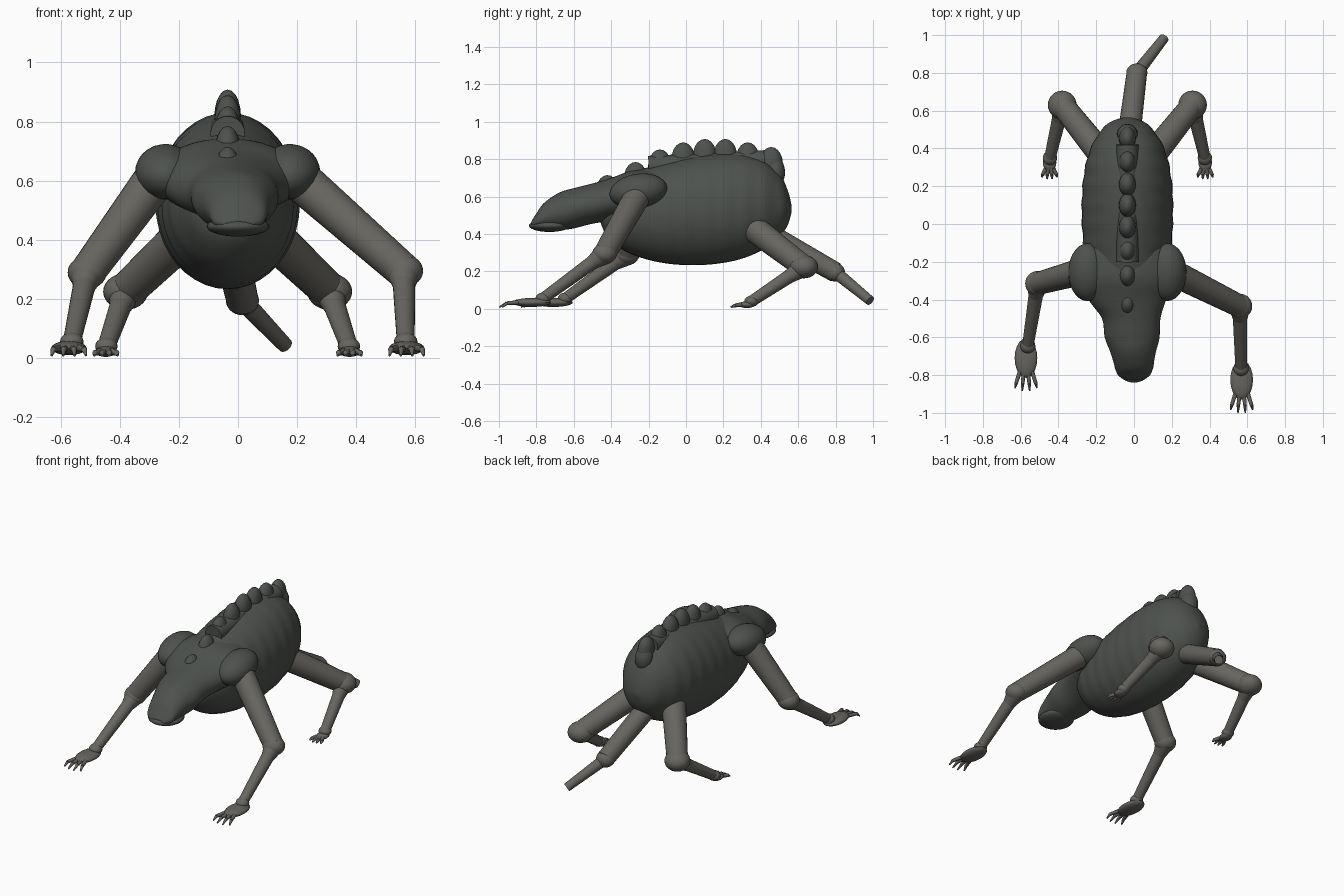
import bpy, bmesh, math
from mathutils import Vector, Matrix

if "Cube" in bpy.data.objects:
    bpy.data.objects.remove(bpy.data.objects["Cube"])

MID = -0.035  # the torso sits slightly off the centre line


def material(name, rgb):
    m = bpy.data.materials.new(name)
    m.diffuse_color = (*rgb, 1)
    m.use_nodes = True
    m.node_tree.nodes["Principled BSDF"].inputs["Base Color"].default_value = m.diffuse_color
    return m


DARK = material("dark_hide", (0.075, 0.083, 0.075))
PALE = material("limb_hide", (0.135, 0.13, 0.115))


def finish(name, bm, mat):
    bmesh.ops.recalc_face_normals(bm, faces=bm.faces)
    me = bpy.data.meshes.new(name)
    bm.to_mesh(me)
    bm.free()
    me.materials.append(mat)
    for p in me.polygons:
        p.use_smooth = True
    ob = bpy.data.objects.new(name, me)
    bpy.context.collection.objects.link(ob)
    bpy.context.view_layer.objects.active = ob
    ob.select_set(True)
    bpy.ops.object.shade_smooth_by_angle(angle=math.radians(50))
    ob.select_set(False)
    return ob


def ball(bm, c, r, seg=28, tilt=0):
    m = Matrix.Translation(c) @ Matrix.Rotation(tilt, 4, 'X') @ Matrix.Diagonal((*r, 1))
    bmesh.ops.create_uvsphere(bm, u_segments=seg, v_segments=seg // 2, radius=1, matrix=m)


def bone(bm, a, b, ra, rb, seg=24):
    a, b = Vector(a), Vector(b)
    d = b - a
    m = Matrix.Translation((a + b) / 2) @ d.to_track_quat('Z', 'Y').to_matrix().to_4x4()
    bmesh.ops.create_cone(bm, cap_ends=True, segments=seg, radius1=ra, radius2=rb,
                          depth=d.length, matrix=m)


def spline(keys, steps):
    out = []
    for i in range(len(keys) - 1):
        p = [Vector(keys[min(max(j, 0), len(keys) - 1)]) for j in range(i - 1, i + 3)]
        for s in range(steps):
            t = s / steps
            out.append(0.5 * (2 * p[1] + (p[2] - p[0]) * t
                              + (2 * p[0] - 5 * p[1] + 4 * p[2] - p[3]) * t * t
                              + (3 * p[1] - p[0] - 3 * p[2] + p[3]) * t ** 3))
    return out + [Vector(keys[-1])]


def loft(name, keys, mat, rib=0.0, seg=40, steps=8):
    """keys: (y, centre x, bottom z, top z, half width)"""
    bm = bmesh.new()
    rings = []
    for y, xc, lo, hi, w in spline(keys, steps):
        ring = []
        for k in range(seg):
            a = 2 * math.pi * k / seg
            rw = w * (1 + rib * math.cos(y * 2 * math.pi / 0.105))
            ring.append(bm.verts.new((xc + rw * math.cos(a), y,
                                      (lo + hi) / 2 + (hi - lo) / 2 * math.sin(a))))
        rings.append(ring)
    for r, q in zip(rings, rings[1:]):
        for k in range(seg):
            n = (k + 1) % seg
            bm.faces.new((r[k], r[n], q[n], q[k]))
    bm.faces.new(rings[0])
    bm.faces.new(rings[-1])
    return finish(name, bm, mat)


# Ribbed barrel torso
loft("torso", [
    (-0.46, MID, 0.47, 0.60, 0.06), (-0.42, MID, 0.385, 0.66, 0.13),
    (-0.32, MID, 0.305, 0.72, 0.19), (-0.15, MID, 0.25, 0.77, 0.228),
    (0.05, MID, 0.233, 0.815, 0.242), (0.25, MID, 0.255, 0.83, 0.232),
    (0.40, MID, 0.31, 0.80, 0.195), (0.50, MID, 0.385, 0.72, 0.135),
    (0.545, MID, 0.45, 0.63, 0.08), (0.565, MID, 0.52, 0.55, 0.015)], DARK, rib=0.012)

# Shoulder girdle, neck and head
loft("neck_and_head", [
    (-0.02, MID, 0.50, 0.72, 0.12), (-0.14, MID, 0.49, 0.74, 0.22),
    (-0.28, MID, 0.48, 0.74, 0.245), (-0.40, MID, 0.47, 0.70, 0.205),
    (-0.50, -0.015, 0.455, 0.67, 0.155), (-0.60, -0.01, 0.43, 0.645, 0.145),
    (-0.68, -0.005, 0.42, 0.62, 0.12), (-0.76, 0, 0.42, 0.565, 0.10),
    (-0.80, 0, 0.425, 0.51, 0.085), (-0.825, 0, 0.44, 0.47, 0.05)], DARK)
bm = bmesh.new()
ball(bm, (0, -0.73, 0.445), (0.106, 0.11, 0.034))
finish("jaw", bm, DARK)

# Row of bumps along the spine: (y, top z)
bm = bmesh.new()
for y, top in [(0.455, 0.865), (0.33, 0.89), (0.21, 0.908), (0.10, 0.908), (-0.015, 0.89),
               (-0.14, 0.852), (-0.27, 0.785), (-0.42, 0.715)]:
    ball(bm, (MID, y, top - 0.09), (0.045, 0.063, 0.09), 20)
ball(bm, (MID, 0.475, 0.73), (0.055, 0.055, 0.08), 20)
bone(bm, (MID, 0.42, 0.79), (MID, -0.2, 0.76), 0.058, 0.058)
finish("spine_bumps", bm, DARK)

# Shoulders
for name, s in (("left", -1), ("right", 1)):
    bm = bmesh.new()
    ball(bm, (MID + s * 0.21, -0.255, 0.63), (0.103, 0.155, 0.092), tilt=0.15)
    finish(name + "_shoulder", bm, DARK)


def foot(bm, c, r, toe, spread, count=4):
    """Flat paw pointing forwards with fanned thin toes"""
    ball(bm, c, r, 20)
    for i in range(count):
        f = 2 * i / (count - 1) - 1
        a = (c[0] + f * r[0] * 0.55, c[1] - r[1] * 0.7, c[2])
        k = (c[0] + f * spread * 0.9, c[1] - r[1] - toe * 0.4, c[2] - 0.004)
        b = (c[0] + f * spread, c[1] - r[1] - toe * (1 - 0.25 * f * f), 0.009)
        bone(bm, a, k, 0.012, 0.010, 10)
        bone(bm, k, b, 0.010, 0.004, 10)


# Front legs, each in its own pose
for name, top, elbow, wrist, paw in (
        ("right", (0.19, -0.25, 0.62), (0.56, -0.435, 0.295), (0.567, -0.765, 0.055), (0.57, -0.825, 0.034)),
        ("left", (-0.27, -0.25, 0.62), (-0.51, -0.315, 0.29), (-0.562, -0.645, 0.055), (-0.572, -0.71, 0.034))):
    bm = bmesh.new()
    bone(bm, top, elbow, 0.072, 0.06)
    ball(bm, elbow, (0.066, 0.066, 0.056))
    e, w = Vector(elbow), Vector(wrist)
    bone(bm, e, e.lerp(w, 0.22), 0.06, 0.036)
    bone(bm, e, w, 0.04, 0.03)
    ball(bm, wrist, (0.04, 0.04, 0.032), 20)
    foot(bm, paw, (0.06, 0.105, 0.024), 0.07, 0.058)
    finish(name + "_front_leg", bm, PALE)

# Back legs, mirrored about the torso
for name, s in (("left", -1), ("right", 1)):
    def P(x, y, z):
        return Vector((MID + s * x, y, z))
    bm = bmesh.new()
    hip, knee, ankle = P(0.13, 0.36, 0.43), P(0.345, 0.63, 0.225), P(0.41, 0.35, 0.04)
    bone(bm, hip, knee, 0.072, 0.062)
    ball(bm, knee, (0.076, 0.076, 0.062))
    bone(bm, knee, knee.lerp(ankle, 0.3), 0.055, 0.036)
    bone(bm, knee, ankle, 0.04, 0.03)
    ball(bm, ankle, (0.038, 0.038, 0.03), 20)
    foot(bm, P(0.412, 0.325, 0.022), (0.036, 0.045, 0.018), 0.043, 0.04)
    finish(name + "_back_leg", bm, PALE)

# Two-part tail
bm = bmesh.new()
bone(bm, (MID, 0.40, 0.42), (0.015, 0.80, 0.195), 0.062, 0.054)
ball(bm, (0.015, 0.80, 0.195), (0.056, 0.05, 0.05))
bone(bm, (0.015, 0.80, 0.195), (0.16, 0.985, 0.043), 0.034, 0.026)
finish("tail", bm, PALE)
